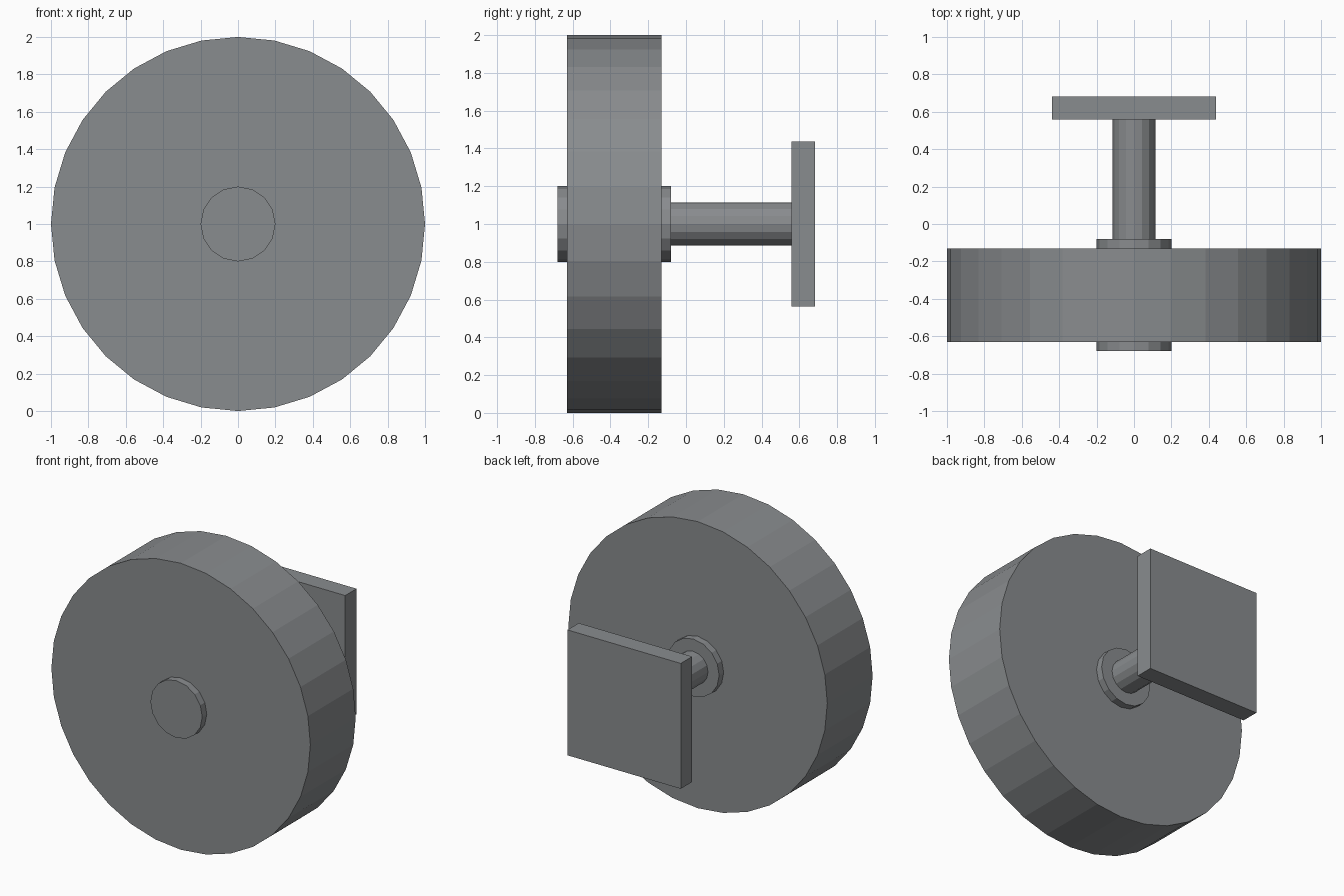
import bpy, math

if "Cube" in bpy.data.objects:
    bpy.data.objects.remove(bpy.data.objects["Cube"])

CENTRE_Z = 1.0

# Dark grey metal shared by all parts
metal = bpy.data.materials.new("dark_metal")
metal.diffuse_color = (0.25, 0.262, 0.272, 1)
metal.use_nodes = True
metal.node_tree.nodes["Principled BSDF"].inputs["Base Color"].default_value = metal.diffuse_color


def cylinder_y(name, radius, y0, y1, sides):
    """Flat-shaded cylinder lying along y, with a vertex at the top."""
    bpy.ops.mesh.primitive_cylinder_add(
        vertices=sides, radius=radius, depth=y1 - y0,
        location=(0, (y0 + y1) / 2, CENTRE_Z), rotation=(math.pi / 2, 0, 0))
    part = bpy.context.object
    part.name = name
    part.data.materials.append(metal)


# Wheel disc, hub and axle
cylinder_y("wheel", 1.0, -0.63, -0.13, 32)
cylinder_y("hub", 0.2, -0.68, -0.08, 16)
cylinder_y("axle", 0.114, -0.08, 0.56, 16)

# Square mounting plate
bpy.ops.mesh.primitive_cube_add(size=1, location=(0, 0.62, CENTRE_Z))
plate = bpy.context.object
plate.name = "mounting_plate"
plate.scale = (0.875, 0.125, 0.875)
bpy.ops.object.transform_apply(location=False, rotation=False, scale=True)
plate.data.materials.append(metal)
